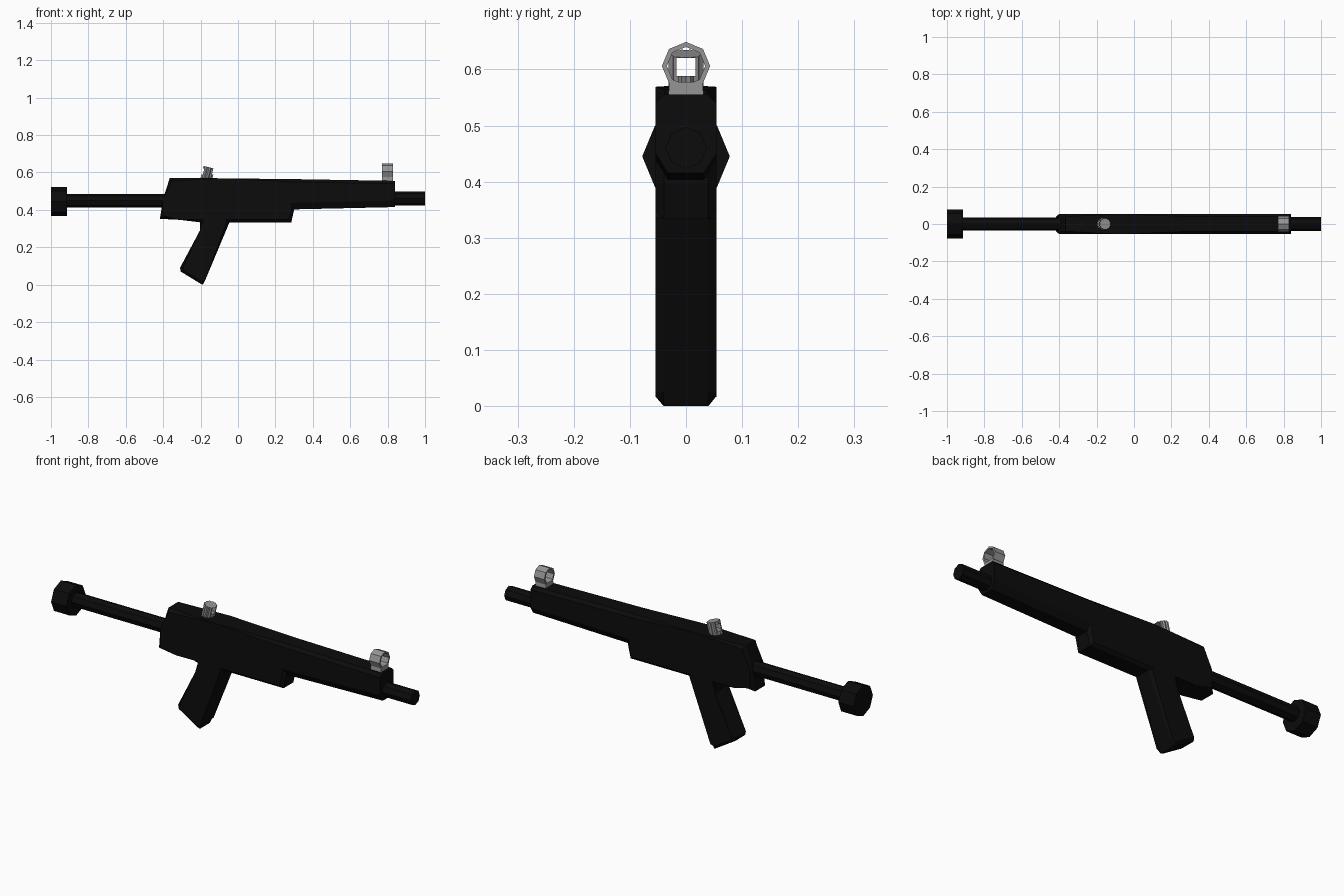
import bpy, bmesh, math
from mathutils import Matrix, Vector

if "Cube" in bpy.data.objects:
    bpy.data.objects.remove(bpy.data.objects["Cube"])


def material(name, rgb):
    m = bpy.data.materials.new(name)
    m.diffuse_color = (*rgb, 1)
    m.use_nodes = True
    m.node_tree.nodes["Principled BSDF"].inputs["Base Color"].default_value = m.diffuse_color
    return m


BLACK = material("matte_black", (0.0035, 0.0035, 0.0035))
GREY = material("sight_grey", (0.3, 0.3, 0.3))


def finish(bm, name, mat):
    bmesh.ops.recalc_face_normals(bm, faces=bm.faces)
    me = bpy.data.meshes.new(name)
    bm.to_mesh(me)
    bm.free()
    me.materials.append(mat)
    ob = bpy.data.objects.new(name, me)
    bpy.context.collection.objects.link(ob)
    return ob


def skin(bm, a, b):
    """Closed prism between two matching loops of points."""
    va, vb = [bm.verts.new(p) for p in a], [bm.verts.new(p) for p in b]
    bm.faces.new(va)
    bm.faces.new(vb[::-1])
    n = len(va)
    for i in range(n):
        bm.faces.new((va[i], vb[i], vb[(i + 1) % n], va[(i + 1) % n]))


def side_profile(name, pts, half, chamfer):
    """Side outline extruded across y, with chamfered outline edges."""
    bm = bmesh.new()
    skin(bm, [(x, -half, z) for x, z in pts], [(x, half, z) for x, z in pts])
    rim = [e for e in bm.edges if abs(e.verts[0].co.y - e.verts[1].co.y) < 1e-6]
    bmesh.ops.bevel(bm, geom=rim, offset=chamfer, segments=1, affect='EDGES')
    return finish(bm, name, BLACK)


def ring(x, z, r, n=8):
    return [(x, r * math.cos(i * math.tau / n), z + r * math.sin(i * math.tau / n))
            for i in range(n)]


def rod(name, x0, x1, z, r):
    bm = bmesh.new()
    skin(bm, ring(x0, z, r), ring(x1, z, r))
    return finish(bm, name, BLACK)


# Main body and grip
side_profile("receiver", [(-0.418, 0.352), (-0.40, 0.46), (-0.365, 0.57), (-0.08, 0.569),
                          (0.30, 0.564), (0.30, 0.40), (0.285, 0.333), (-0.2, 0.333),
                          (-0.31, 0.362)], 0.054, 0.015)
side_profile("grip", [(-0.19, 0.285), (-0.31, 0.09), (-0.306, 0.07), (-0.198, 0.004),
                      (-0.187, 0.0), (-0.175, 0.025), (-0.045, 0.335), (-0.06, 0.37),
                      (-0.2, 0.37)], 0.054, 0.014)


# Tapered handguard
def guard_section(x, top, bottom):
    right = [(0.032, bottom), (0.054, bottom + 0.035), (0.054, top - 0.015), (0.039, top)]
    return [(x, y, z) for y, z in right] + [(x, -y, z) for y, z in right[::-1]]


bm = bmesh.new()
skin(bm, guard_section(0.27, 0.565, 0.402), guard_section(0.84, 0.555, 0.415))
finish(bm, "handguard", BLACK)

# Barrel and stock
rod("barrel", 0.80, 1.0, 0.46, 0.037)
rod("stock_tube", -0.95, -0.38, 0.45, 0.036)
rod("butt_pad", -1.0, -0.914, 0.445, 0.078)

# Front sight: octagonal hoop on a short post
bm = bmesh.new()
loops = [[bm.verts.new(p) for p in ring(x, 0.606, r)]
         for x, r in ((0.77, 0.043), (0.828, 0.043), (0.828, 0.034), (0.77, 0.034))]
for k in range(4):
    a, b = loops[k], loops[(k + 1) % 4]
    for i in range(8):
        j = (i + 1) % 8
        bm.faces.new((a[i], b[i], b[j], a[j]))
finish(bm, "front_sight_hoop", GREY)
bm = bmesh.new()
skin(bm, [(0.77, y, z) for y, z in ((-0.032, 0.55), (0.032, 0.55), (0.029, 0.578), (-0.029, 0.578))],
     [(0.828, y, z) for y, z in ((-0.032, 0.55), (0.032, 0.55), (0.029, 0.578), (-0.029, 0.578))])
finish(bm, "front_sight_post", GREY)

# Rear sight: tilted ribbed drum with a square peep hole
bm = bmesh.new()
tilt = Matrix.Translation((-0.163, 0, 0.592)) @ Matrix.Rotation(math.radians(14), 4, 'Y')
loop = [(0.032 if i % 2 else 0.027, i * math.tau / 24) for i in range(24)]
skin(bm, *[[tilt @ Vector((r * math.cos(a), r * math.sin(a), h)) for r, a in loop]
           for h in (-0.035, 0.037)])
drum = finish(bm, "rear_sight_drum", GREY)
bm = bmesh.new()
bmesh.ops.create_cube(bm, size=1, matrix=Matrix.Translation((-0.163, 0, 0.604))
                      @ Matrix.Diagonal((0.2, 0.033, 0.032, 1)))
cutter = finish(bm, "peep_hole_cutter", GREY)
cutter.hide_render = True
cutter.hide_viewport = True
cut = drum.modifiers.new("peep_hole", 'BOOLEAN')
cut.operation = 'DIFFERENCE'
cut.solver = 'EXACT'
cut.object = cutter
